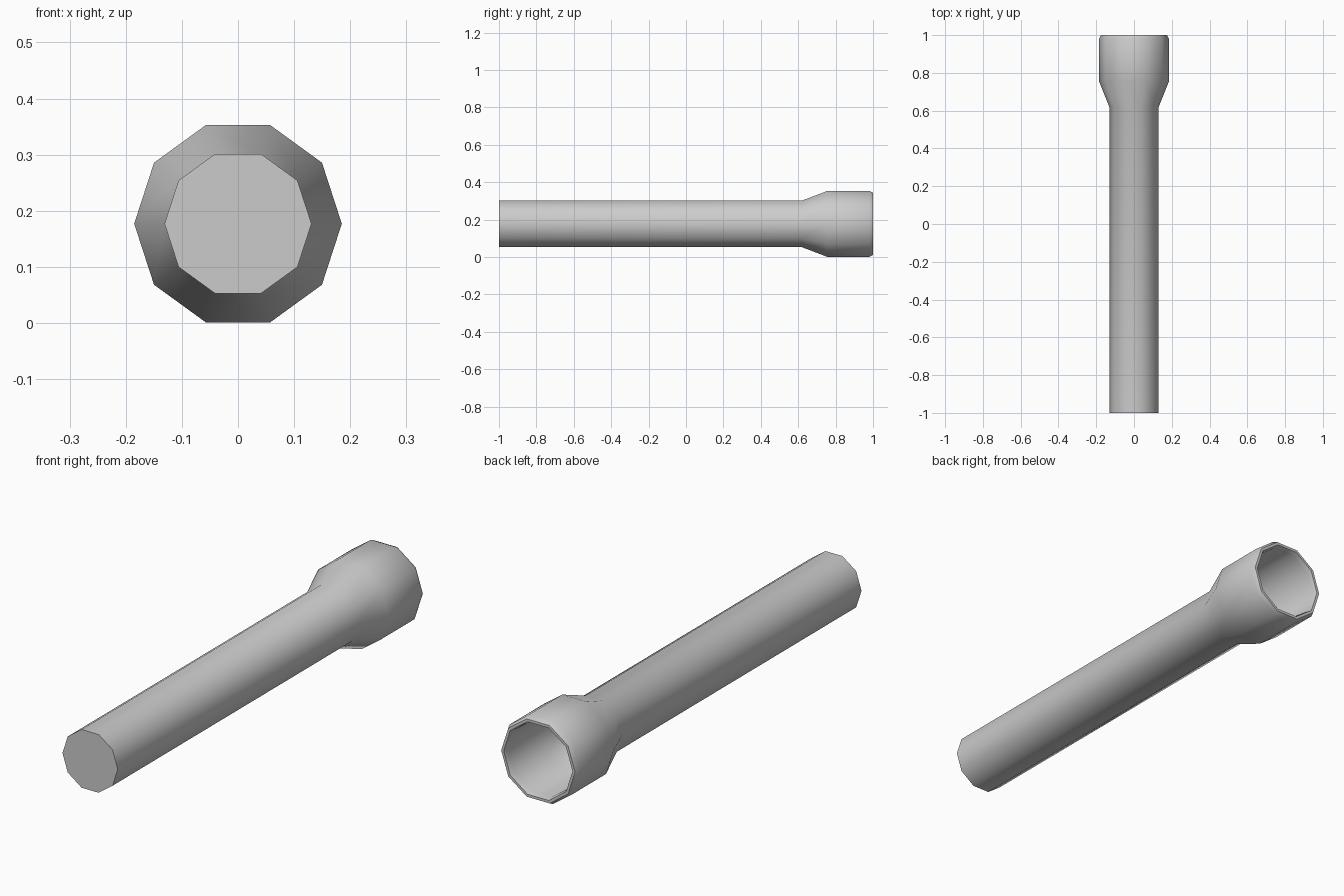
import bpy, bmesh
from math import cos, sin, radians, tau

if "Cube" in bpy.data.objects:
    bpy.data.objects.remove(bpy.data.objects["Cube"])

SIDES = 10
CENTER_Z = 0.177


def lathe(name, profile):
    """Revolve (y, radius) points around the y axis, capping both ends."""
    bm = bmesh.new()
    rings = [[bm.verts.new((r * cos(tau * i / SIDES), y, CENTER_Z + r * sin(tau * i / SIDES)))
              for i in range(SIDES)] for y, r in profile]
    for a, b in zip(rings, rings[1:]):
        for i in range(SIDES):
            j = (i + 1) % SIDES
            bm.faces.new((a[i], a[j], b[j], b[i]))
    bm.faces.new(rings[0])
    bm.faces.new(rings[-1])
    bmesh.ops.recalc_face_normals(bm, faces=bm.faces)
    mesh = bpy.data.meshes.new(name)
    bm.to_mesh(mesh)
    bm.free()
    obj = bpy.data.objects.new(name, mesh)
    bpy.context.collection.objects.link(obj)
    bpy.ops.object.select_all(action='DESELECT')
    obj.select_set(True)
    bpy.context.view_layer.objects.active = obj
    bpy.ops.object.shade_smooth_by_angle(angle=radians(40))
    return obj


# Closed handle, flared head, chamfered rim, then the hollow reflector inside
lathe("flashlight_body", [
    (-1.0, 0.131), (0.62, 0.131), (0.755, 0.185), (0.98, 0.185),
    (1.0, 0.175), (1.0, 0.163), (0.98, 0.157),
    (0.755, 0.157), (0.64, 0.11),
])
